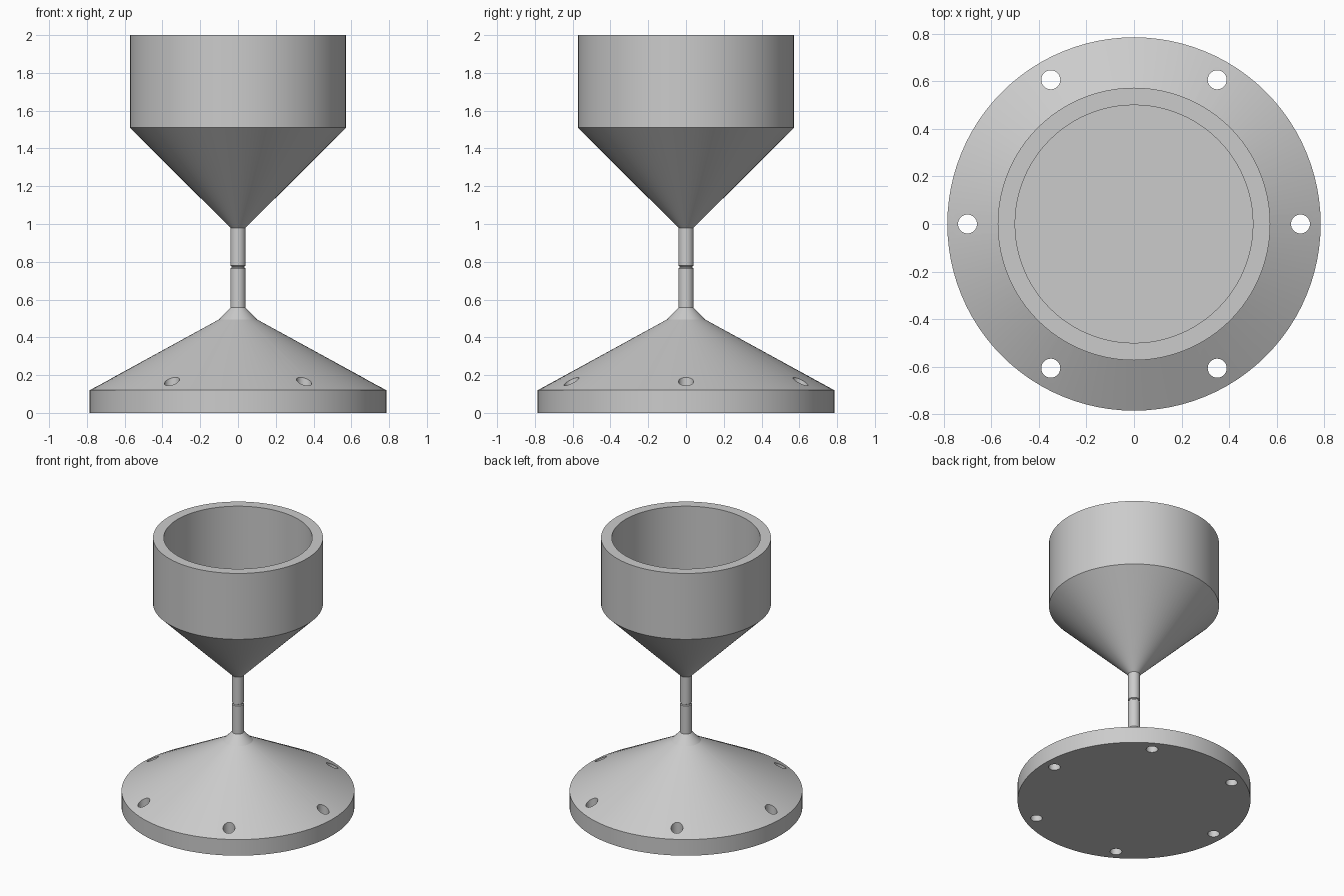
import bpy
import bmesh
import math

cube = bpy.data.objects.get("Cube")
if cube:
    bpy.data.objects.remove(cube, do_unlink=True)

grey = bpy.data.materials.new("plain grey")
grey.use_nodes = True
grey.diffuse_color = (0.6, 0.6, 0.6, 1)
grey.node_tree.nodes["Principled BSDF"].inputs["Base Color"].default_value = (0.6, 0.6, 0.6, 1)


def lathe(name, profile, sides=96):
    """Revolve (radius, height) points about z; both end rings are capped."""
    bm = bmesh.new()
    rings = []
    for r, z in profile:
        rings.append([bm.verts.new((r * math.cos(2 * math.pi * i / sides),
                                    r * math.sin(2 * math.pi * i / sides), z))
                      for i in range(sides)])
    for low, high in zip(rings, rings[1:]):
        for i in range(sides):
            j = (i + 1) % sides
            bm.faces.new((low[i], low[j], high[j], high[i]))
    bm.faces.new(rings[0][::-1])
    bm.faces.new(rings[-1])
    bmesh.ops.recalc_face_normals(bm, faces=bm.faces)
    mesh = bpy.data.meshes.new(name)
    bm.to_mesh(mesh)
    bm.free()
    mesh.materials.append(grey)
    obj = bpy.data.objects.new(name, mesh)
    bpy.context.collection.objects.link(obj)
    return obj


# Conical flanged base
base = lathe("base", [(0.785, 0), (0.785, 0.12), (0.10, 0.495), (0.04, 0.557)])

# Six vertical bolt holes through the flange
for i in range(6):
    a = math.radians(60 * i)
    bpy.ops.mesh.primitive_cylinder_add(vertices=32, radius=0.04, depth=1,
                                        location=(0.70 * math.cos(a), 0.70 * math.sin(a), 0.2))
    cutter = bpy.context.object
    cutter.name = f"bolt_hole_cutter_{i + 1}"
    cutter.data.materials.append(grey)
    cutter.hide_render = True
    cutter.hide_set(True)
    cut = base.modifiers.new(f"bolt hole {i + 1}", 'BOOLEAN')
    cut.operation = 'DIFFERENCE'
    cut.solver = 'EXACT'
    cut.object = cutter

# Apply the cuts and drop the cutters
bpy.context.view_layer.update()
cut_mesh = bpy.data.meshes.new_from_object(
    base.evaluated_get(bpy.context.evaluated_depsgraph_get()))
base.modifiers.clear()
base.data = cut_mesh
for obj in [o for o in bpy.data.objects if o.name.startswith("bolt_hole_cutter")]:
    bpy.data.objects.remove(obj, do_unlink=True)

# Stem with a fine groove halfway up
stem = lathe("stem", [(0.04, 0.557), (0.04, 0.765), (0.034, 0.769),
                      (0.034, 0.776), (0.04, 0.78), (0.04, 0.98)], 48)

# Funnel-shaped cup with a flat inner floor
cup = lathe("cup", [(0.04, 0.98), (0.573, 1.51), (0.573, 2), (0.5, 2), (0.5, 1.51)])

# Smooth round walls, sharp rims
bpy.ops.object.select_all(action='DESELECT')
for part in (base, stem, cup):
    part.select_set(True)
bpy.context.view_layer.objects.active = base
bpy.ops.object.shade_smooth_by_angle(angle=math.radians(15))
